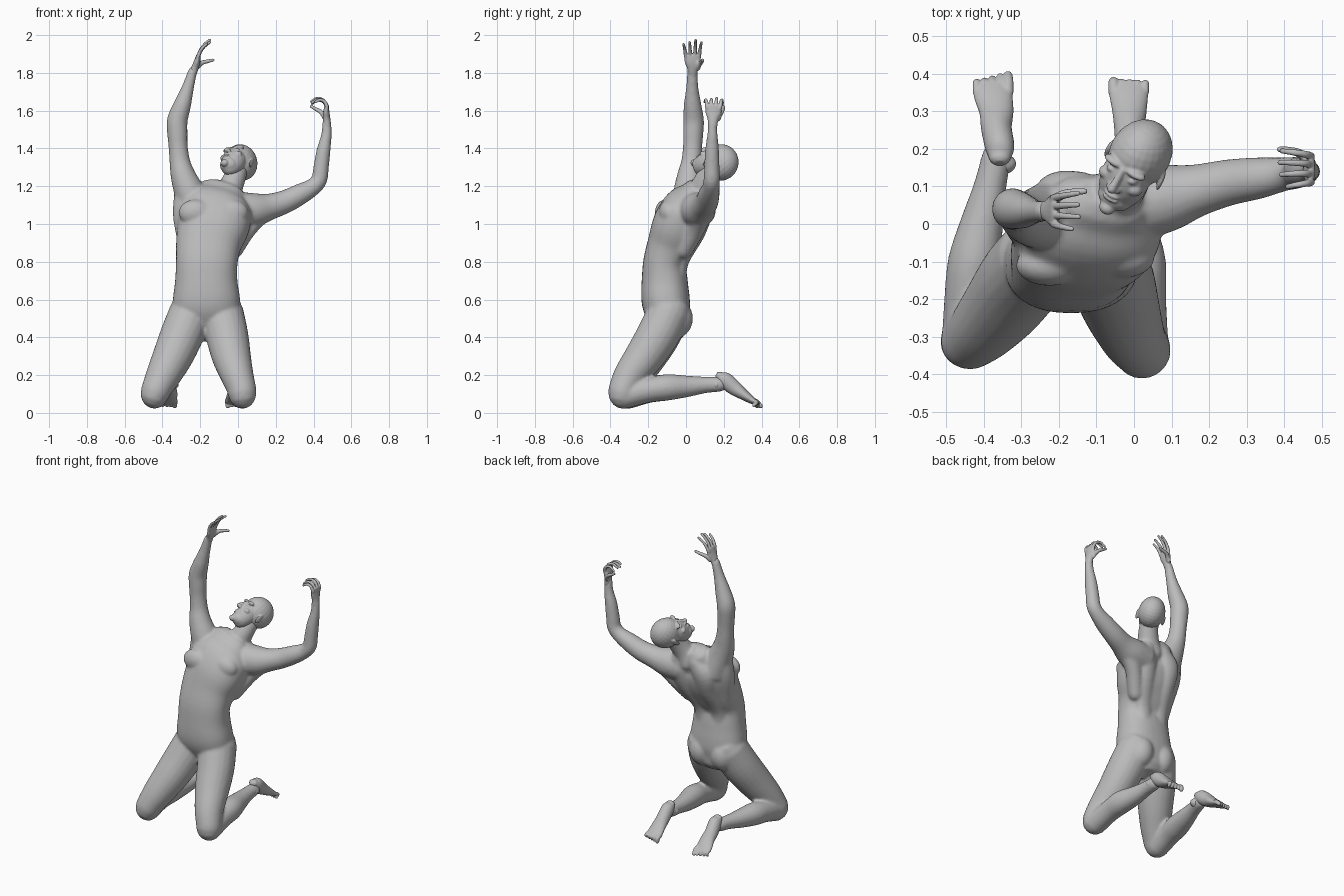
import bpy, bmesh, math
from mathutils import Vector, Matrix

skin = bpy.data.materials.new("grey_clay")
skin.diffuse_color = (0.5, 0.5, 0.5, 1)


def spline(pts, steps=4):
    """Catmull-Rom resampling of (x, y, z, width, height) stations."""
    p = [Vector(q if len(q) == 5 else (*q, q[3])) for q in pts]
    p = [2 * p[0] - p[1]] + p + [2 * p[-1] - p[-2]]
    out = []
    for a, b, c, d in zip(p, p[1:], p[2:], p[3:]):
        for i in range(steps):
            t = i / steps
            out.append(0.5 * (2 * b + (c - a) * t + (2 * a - 5 * b + 4 * c - d) * t * t
                              + (3 * b - a - 3 * c + d) * t ** 3))
    return out + [p[-2]]


def tube(bm, pts, ref=(1, 0, 0), sides=20, power=2.0):
    """Closed limb: elliptical rings along a path, with rounded ends."""
    st = spline(pts)
    pos = [Vector(s[:3]) for s in st]
    rings = []
    for i, s in enumerate(st):
        t = (pos[min(i + 1, len(st) - 1)] - pos[max(i - 1, 0)]).normalized()
        u = Vector(ref)
        u = (u - t * u.dot(t)).normalized()
        v = t.cross(u)
        layers = [(0, 1)]
        if i == 0:
            layers = [(-0.85, 0.5), (-0.5, 0.85), (0, 1)]
        elif i == len(st) - 1:
            layers = [(0, 1), (0.5, 0.85), (0.85, 0.5)]
        for off, k in layers:
            ring = []
            for j in range(sides):
                a = 2 * math.pi * j / sides
                ca, sa = math.cos(a), math.sin(a)
                ca = math.copysign(abs(ca) ** (2 / power), ca)
                sa = math.copysign(abs(sa) ** (2 / power), sa)
                ring.append(bm.verts.new(pos[i] + t * off * min(s[3], s[4])
                                         + k * (u * ca * s[3] + v * sa * s[4])))
            rings.append(ring)
    for a, b in zip(rings, rings[1:]):
        for j in range(sides):
            bm.faces.new((a[j], a[(j + 1) % sides], b[(j + 1) % sides], b[j]))
    bm.faces.new(rings[0][::-1])
    bm.faces.new(rings[-1])


def blob(bm, loc, size, rot=None):
    m = Matrix.Translation(loc) @ (rot or Matrix()) @ Matrix.Diagonal((*size, 1))
    bmesh.ops.create_uvsphere(bm, u_segments=24, v_segments=14, radius=1, matrix=m)


def finish(bm, name, voxel, smooth, matrix=None):
    """Fuse the overlapping forms into one smooth skin."""
    bmesh.ops.recalc_face_normals(bm, faces=bm.faces)
    me = bpy.data.meshes.new(name)
    bm.to_mesh(me)
    bm.free()
    me.materials.append(skin)
    ob = bpy.data.objects.new(name, me)
    bpy.context.collection.objects.link(ob)
    if matrix:
        ob.matrix_world = matrix
    r = ob.modifiers.new("fuse", 'REMESH')
    r.mode, r.voxel_size, r.use_smooth_shade = 'VOXEL', voxel, True
    s = ob.modifiers.new("soften", 'SMOOTH')
    s.factor, s.iterations = 0.5, smooth
    return ob


# --- body: torso, neck, arms and legs ---
bm = bmesh.new()
tube(bm, [(-.17, -.085, .47, .13, .10), (-.168, -.095, .53, .175, .12), (-.167, -.108, .6, .178, .128),
          (-.168, -.113, .7, .165, .122), (-.165, -.112, .8, .163, .114), (-.155, -.075, .9, .174, .128),
          (-.13, -.035, 1.0, .192, .14), (-.115, .005, 1.09, .19, .125), (-.095, .045, 1.15, .14, .085)],
     sides=32, power=2.3)
tube(bm, [(-.07, .06, 1.12, .085, .08), (-.045, .08, 1.18, .068, .066), (-.02, .11, 1.24, .06, .06),
          (0, .15, 1.3, .055, .055)])
# chest, buttocks, back muscles either side of the spine
for x, y in ((-.225, -.11), (-.035, -.09)):
    blob(bm, (x, y, 1.06), (.09, .055, .07))
for x in (-.245, -.09):
    blob(bm, (x, -.055, .5), (.082, .092, .105))
for s in (-1, 1):
    tube(bm, [(-.165 + s * .05, -.03, .68, .05, .03), (-.155 + s * .06, -.02, .8, .055, .035),
              (-.12 + s * .075, .05, .95, .065, .05), (-.105 + s * .085, .09, 1.06, .07, .05),
              (-.08 + s * .06, .1, 1.14, .05, .04)])
# side muscles sweeping up to the arms
tube(bm, [(-.02, -.01, .86, .045), (.045, .05, .97, .05), (.12, .08, 1.05, .05)], ref=(0, 1, 0))
tube(bm, [(-.28, -.03, .9, .04), (-.285, 0, 1.05, .06), (-.275, .02, 1.18, .06)])
# raised right arm
tube(bm, [(-.22, .02, 1.08, .095), (-.262, .015, 1.18, .08), (-.292, .02, 1.26, .066),
          (-.308, .03, 1.33, .055), (-.317, .035, 1.41, .051), (-.321, .038, 1.48, .054),
          (-.321, .04, 1.55, .055), (-.295, .035, 1.63, .047), (-.266, .033, 1.72, .033),
          (-.24, .034, 1.81, .024, .027)])
# bent left arm
tube(bm, [(-.01, .05, 1.07, .1), (.09, .07, 1.075, .09), (.17, .09, 1.092, .07), (.25, .11, 1.118, .062),
          (.33, .122, 1.158, .056), (.395, .132, 1.195, .046), (.43, .136, 1.235, .043),
          (.44, .137, 1.3, .041), (.453, .138, 1.39, .037), (.468, .14, 1.47, .028),
          (.47, .14, 1.54, .022, .024)], ref=(0, 1, 0))
# thighs
tube(bm, [(-.25, -.09, .53, .115), (-.298, -.145, .41, .115), (-.345, -.21, .3, .107),
          (-.395, -.27, .2, .093), (-.43, -.305, .13, .08), (-.442, -.312, .1, .076)])
tube(bm, [(-.085, -.09, .53, .115), (-.058, -.15, .41, .113), (-.035, -.22, .3, .104),
          (-.005, -.295, .2, .088), (.018, -.33, .13, .078), (.023, -.337, .1, .076)])
# shins
tube(bm, [(-.442, -.31, .09, .07), (-.437, -.2, .12, .068), (-.425, -.1, .135, .07), (-.405, 0, .14, .058),
          (-.383, .1, .148, .044), (-.365, .18, .152, .04)])
tube(bm, [(.023, -.335, .09, .07), (.02, -.2, .12, .066), (.015, -.1, .135, .07), (0, 0, .14, .058),
          (-.008, .1, .148, .044), (-.01, .18, .152, .04)])
finish(bm, "body", .0085, 8)


# --- head, tilted back: local -y is the face, z the crown ---
f = Vector((-.45, -.38, .8)).normalized()
c = Vector((.35, .78, .52))
c = (c - f * c.dot(f)).normalized()
l = c.cross(f)
pose = Matrix((l, -f, c)).transposed().to_4x4()
pose.translation = (.002, .16, 1.32)
bm = bmesh.new()
blob(bm, (0, .012, .028), (.081, .098, .096))
blob(bm, (0, -.032, -.03), (.067, .064, .098))
blob(bm, (0, -.045, -.085), (.05, .048, .04))
blob(bm, (0, -.08, -.112), (.022, .02, .018))
tube(bm, [(0, -.085, .022, .009), (0, -.1, -.008, .01), (0, -.112, -.032, .013)], sides=12)
for z in (-.062, -.074):
    blob(bm, (0, -.09, z), (.024, .012, .0055))
for s in (-1, 1):
    blob(bm, (s * .012, -.1, -.035), (.009, .011, .008))
    blob(bm, (s * .032, -.076, .026), (.032, .018, .011))
    blob(bm, (s * .031, -.077, .002), (.016, .013, .009))
    blob(bm, (s * .042, -.064, -.026), (.024, .022, .018))
    blob(bm, (s * .081, .012, -.008), (.007, .019, .032), Matrix.Rotation(s * .35, 4, 'Z'))
finish(bm, "head", .004, 3, pose)


def hand(name, wrist, d, n, bends):
    """Local x runs to the fingertips, y to the thumb, z out of the palm."""
    d = Vector(d).normalized()
    n = Vector(n)
    n = (n - d * n.dot(d)).normalized()
    s = Vector((0, 1, 0))
    s = (s - d * s.dot(d) - n * s.dot(n)).normalized()
    bm = bmesh.new()
    tube(bm, [(-.02, 0, 0, .024, .021), (.02, 0, .002, .029, .02), (.055, 0, .003, .042, .017),
              (.09, 0, 0, .043, .012)], ref=(0, 1, 0))
    blob(bm, (.04, .028, .012), (.03, .016, .014))
    for i, (y, size) in enumerate(((-.036, .78), (-.012, .97), (.012, 1.05), (.035, .95))):
        x, z, path = .088, 0, [(.075, y * .9, 0, .011)]
        path.append((x, y, 0, .0105))
        for k, b in enumerate(bends):
            a = math.radians(b + 5 * (i % 2))
            x += .034 * size * math.cos(a)
            z += .034 * size * math.sin(a)
            path.append((x, y * (1.1 + .12 * k), z, .0095 - .0012 * k))
        tube(bm, path, ref=(0, 1, 0), sides=10)
    tube(bm, [(.03, .025, .01, .015), (.06, .043, .03, .012), (.078, .05, .058, .01),
              (.092, .052, .082, .008)], ref=(0, 1, 0), sides=10)
    m = Matrix((d, s, n)).transposed().to_4x4()
    m.translation = wrist
    finish(bm, name, .0035, 2, m)


hand("right_hand", (-.237, .035, 1.805), (.3, 0, .95), (.95, 0, -.3), (4, 18, 32))
hand("left_hand", (.472, .142, 1.535), (-.03, .05, 1), (-1, 0, 0), (25, 70, 115))


def foot(name, x0, x1, reach, side):
    """Sole-up foot trailing behind; side points to the big toe."""
    bm = bmesh.new()
    mid = (x0 + x1) / 2
    tube(bm, [(x0, .178, .195, .03, .024), (x0, .205, .175, .039, .042), (mid, .255, .133, .041, .04),
              (mid, .3, .1, .046, .03), (x1, .345, .07, .052, .021), (x1, .37, .055, .05, .014)])
    blob(bm, (x0, .16, .15), (.044, .03, .03))
    for i in range(5):
        x = x1 + side * (.04 - .021 * i)
        r, y = (.015, reach) if i == 0 else (.0105, reach - .006 * i)
        tube(bm, [(x, .35, .067, r), (x, .375, .056, r), (x, y - r, .036 + .001 * i, r * .85)], sides=10)
    finish(bm, name, .004, 3)


foot("right_foot", -.357, -.375, .41, 1)
foot("left_foot", -.01, -.014, .393, -1)
